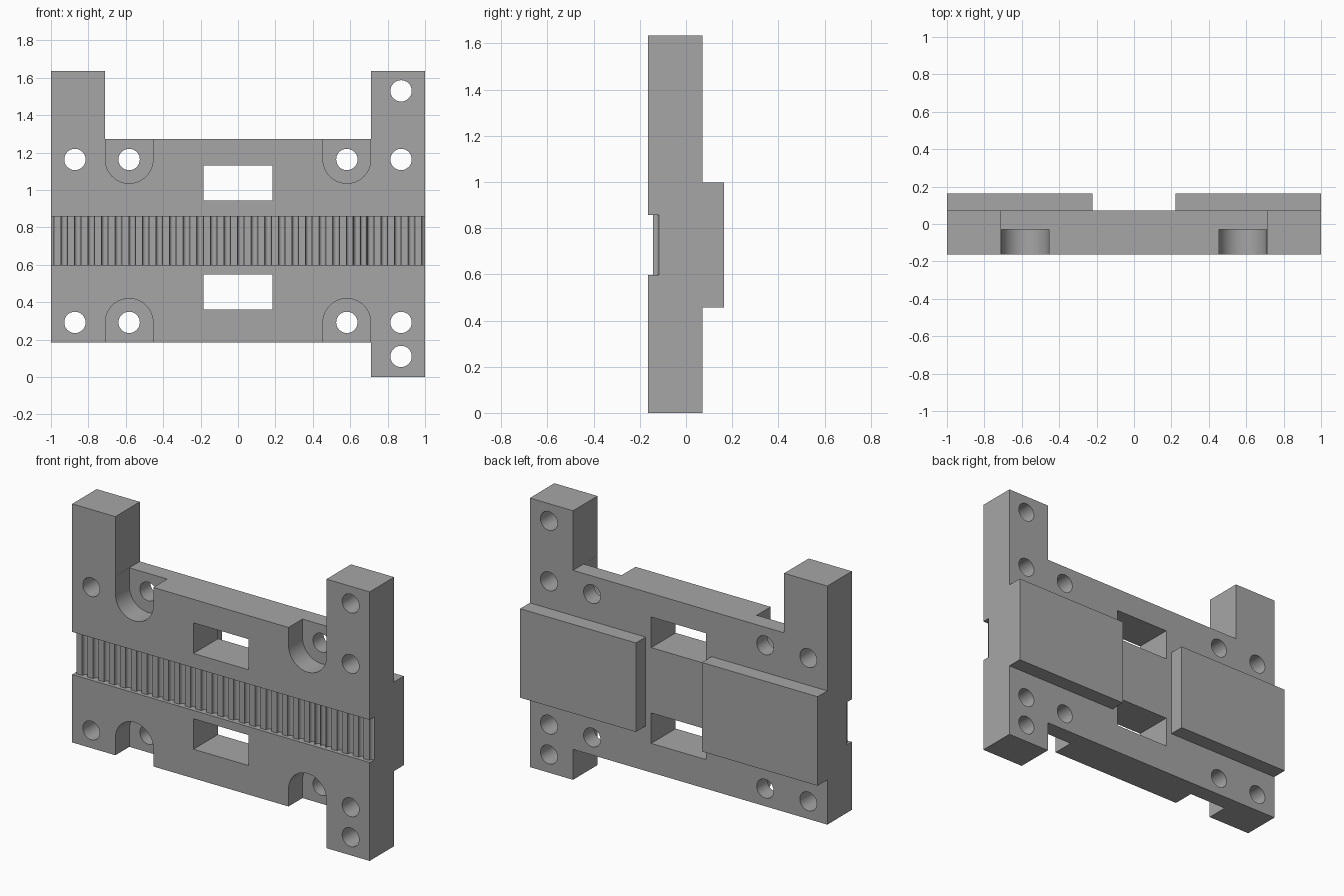
import bpy, bmesh
from math import cos, sin, pi, radians
from mathutils import Vector

cube = bpy.data.objects.get("Cube")
if cube:
    bpy.data.objects.remove(cube, do_unlink=True)

grey = bpy.data.materials.new("plain_grey")
grey.use_nodes = True
COLOUR = (0.38, 0.38, 0.38, 1)
grey.diffuse_color = COLOUR
grey.node_tree.nodes["Principled BSDF"].inputs["Base Color"].default_value = COLOUR

FRONT, BACK, PAD_BACK = -0.164, 0.071, 0.164
RECESS_FLOOR = -0.03
OUT = 0.3  # overshoot of the cutters


def prism(name, outline, direction):
    """Extrude a closed outline of 3D points into a solid object."""
    bm = bmesh.new()
    face = bm.faces.new([bm.verts.new(p) for p in outline])
    grown = bmesh.ops.extrude_face_region(bm, geom=[face])["geom"]
    moved = [g for g in grown if isinstance(g, bmesh.types.BMVert)]
    bmesh.ops.translate(bm, verts=moved, vec=Vector(direction))
    bmesh.ops.recalc_face_normals(bm, faces=bm.faces)
    mesh = bpy.data.meshes.new(name)
    bm.to_mesh(mesh)
    bm.free()
    mesh.materials.append(grey)
    obj = bpy.data.objects.new(name, mesh)
    bpy.context.collection.objects.link(obj)
    return obj


def plate(name, outline, y0, y1):
    """Solid from an x-z outline between two depths."""
    return prism(name, [(x, y0, z) for x, z in outline], (0, y1 - y0, 0))


def rect(x0, x1, z0, z1):
    return [(x0, z0), (x1, z0), (x1, z1), (x0, z1)]


def arc(cx, cy, r, start, end, steps):
    return [(cx + r * cos(start + (end - start) * i / steps),
             cy + r * sin(start + (end - start) * i / steps)) for i in range(steps + 1)]


def cut(target, cutter):
    """Subtract the cutter from the target, then discard it."""
    mod = target.modifiers.new("cut", "BOOLEAN")
    mod.operation = "DIFFERENCE"
    mod.solver = "EXACT"
    mod.object = cutter
    bpy.ops.object.select_all(action="DESELECT")
    bpy.context.view_layer.objects.active = target
    target.select_set(True)
    bpy.ops.object.modifier_apply(modifier=mod.name)
    bpy.data.objects.remove(cutter, do_unlink=True)


# Main plate: two posts upward, one foot downward
LOW, HIGH, TOP, POST = 0.185, 1.273, 1.635, 0.71
body = plate("carriage_plate", [
    (-1, LOW), (POST, LOW), (POST, 0), (1, 0), (1, TOP), (POST, TOP),
    (POST, HIGH), (-POST, HIGH), (-POST, TOP), (-1, TOP)], FRONT, BACK)

# Rectangular windows
for z0, z1 in ((0.362, 0.547), (0.944, 1.13)):
    cut(body, plate("window_cutter", rect(-0.184, 0.184, z0, z1), -OUT, OUT))

# U-shaped recesses open to the upper and lower edges
LOW_HOLE, HIGH_HOLE, INNER, OUTER = 0.292, 1.163, 0.582, 0.872
R = 0.1275
for x in (-INNER, INNER):
    upper = arc(x, HIGH_HOLE, R, pi, 2 * pi, 24) + [(x + R, HIGH + 0.1), (x - R, HIGH + 0.1)]
    lower = arc(x, LOW_HOLE, R, 0, pi, 24) + [(x - R, LOW - 0.1), (x + R, LOW - 0.1)]
    for outline in (upper, lower):
        cut(body, plate("recess_cutter", outline, -OUT, RECESS_FLOOR))

# Screw holes
holes = [(x, z) for x in (-OUTER, -INNER, INNER, OUTER) for z in (LOW_HOLE, HIGH_HOLE)]
holes += [(OUTER, 0.11), (OUTER, 1.53)]
for x, z in holes:
    cut(body, plate("hole_cutter", arc(x, z, 0.057, 0, 2 * pi, 32)[:-1], -OUT, OUT))

# Toothed belt channel: two runs of round-bottomed grooves that meet
PITCH, GROOVE = 0.0727, 0.018
LAND, ROOT = -0.1425, -0.117
centres = [-1.0023 + PITCH * i for i in range(24)]
centres += [1.0003 - PITCH * i for i in range(6)]
centres.sort()
profile = [(-1.1, -OUT), (-1.1, LAND)]
for c in centres:
    left = max(c - GROOVE, profile[-1][0] + 0.0005)
    profile.append((left, LAND))
    profile += arc(c, ROOT - GROOVE, GROOVE - 0.0008, pi, 0, 8)
    profile.append((c + GROOVE - 0.0004, LAND))
profile += [(1.1, LAND), (1.1, -OUT)]
cut(body, prism("belt_cutter", [(x, y, 0.598) for x, y in profile], (0, 0, 0.259)))

# Raised pads on the back
for side, x0, x1 in (("right", -1, -0.222), ("left", 0.222, 1)):
    plate(side + "_back_pad", rect(x0, x1, 0.457, 0.998), BACK, PAD_BACK)

# Smooth round walls, keep edges crisp
bpy.ops.object.select_all(action="DESELECT")
bpy.context.view_layer.objects.active = body
body.select_set(True)
bpy.ops.object.shade_smooth_by_angle(angle=radians(30))
